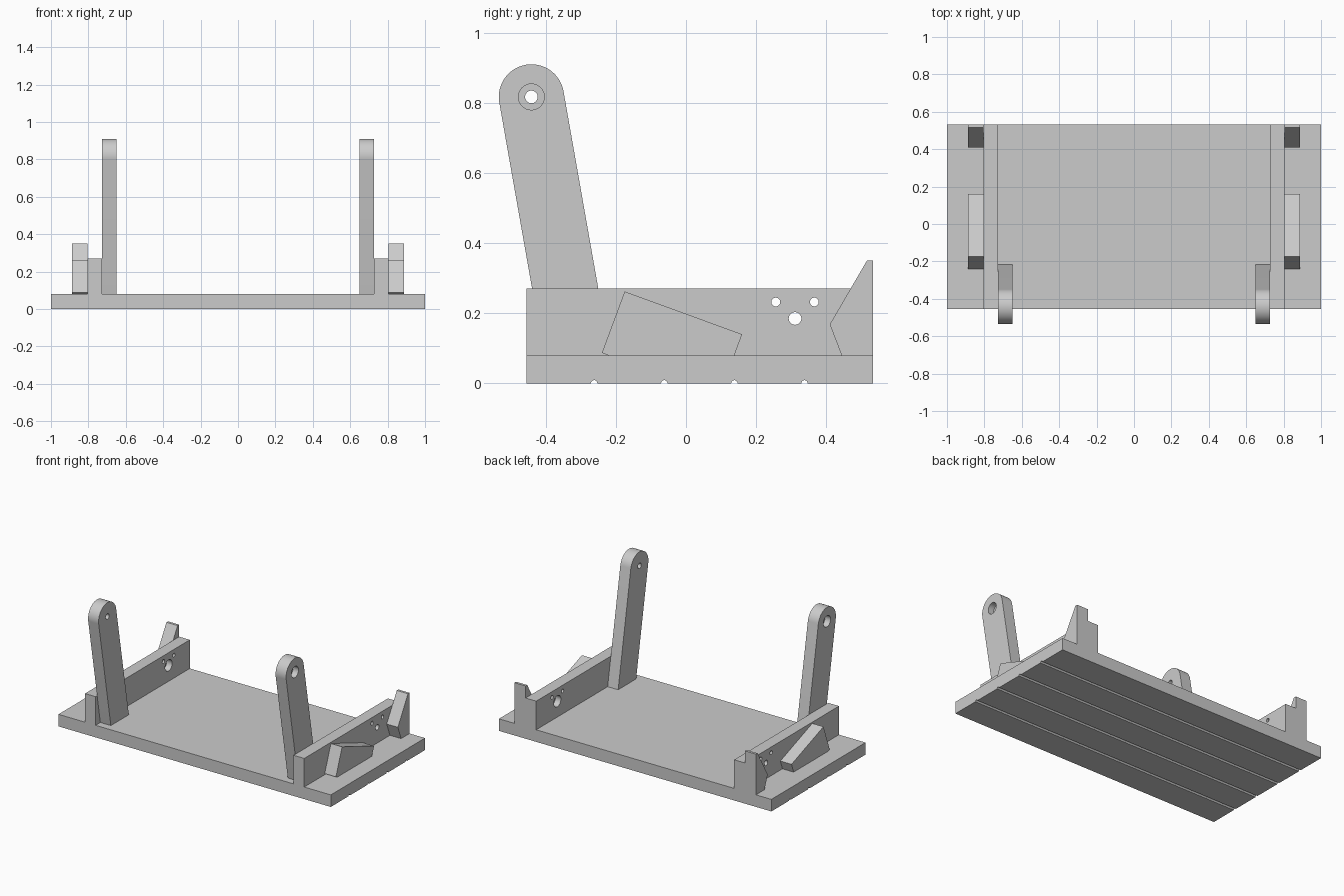
import bpy, bmesh, math
from mathutils import Matrix

cube = bpy.data.objects.get("Cube")
if cube:
    bpy.data.objects.remove(cube, do_unlink=True)

grey = bpy.data.materials.new("plain grey")
grey.use_nodes = True
grey.diffuse_color = (0.6, 0.6, 0.6, 1)
grey.node_tree.nodes["Principled BSDF"].inputs["Base Color"].default_value = (0.6, 0.6, 0.6, 1)


def add_object(name, bm):
    bmesh.ops.recalc_face_normals(bm, faces=bm.faces)
    mesh = bpy.data.meshes.new(name)
    bm.to_mesh(mesh)
    bm.free()
    mesh.materials.append(grey)
    obj = bpy.data.objects.new(name, mesh)
    bpy.context.collection.objects.link(obj)
    return obj


def prism(name, profile, x0, x1):
    """Extrude a (y, z) profile along x."""
    bm = bmesh.new()
    face = bm.faces.new([bm.verts.new((x0, y, z)) for y, z in profile])
    moved = bmesh.ops.extrude_face_region(bm, geom=[face])["geom"]
    verts = [v for v in moved if isinstance(v, bmesh.types.BMVert)]
    bmesh.ops.translate(bm, verts=verts, vec=(x1 - x0, 0, 0))
    return add_object(name, bm)


def box_profile(y0, y1, z0, z1):
    return [(y0, z0), (y1, z0), (y1, z1), (y0, z1)]


def drill(obj, y, z, radius, x0, x1):
    """Cut a round hole along x from x0 to x1."""
    bm = bmesh.new()
    place = Matrix.Translation(((x0 + x1) / 2, y, z)) @ Matrix.Rotation(math.pi / 2, 4, "Y")
    bmesh.ops.create_cone(bm, cap_ends=True, segments=32, radius1=radius,
                          radius2=radius, depth=abs(x1 - x0), matrix=place)
    cutter = add_object("hole_cutter", bm)
    cutter.hide_render = True
    mod = obj.modifiers.new("hole", "BOOLEAN")
    mod.operation = "DIFFERENCE"
    mod.solver = "EXACT"
    mod.object = cutter
    select(obj)
    bpy.ops.object.modifier_apply(modifier=mod.name)
    bpy.data.objects.remove(cutter, do_unlink=True)


def select(obj):
    bpy.ops.object.select_all(action="DESELECT")
    obj.select_set(True)
    bpy.context.view_layer.objects.active = obj


FRONT, BACK, TOP = -0.455, 0.533, 0.08
IN, MID, OUT, EDGE = 0.65, 0.727, 0.805, 0.887  # arm, rail and block faces
PIVOT_Y, PIVOT_Z, ARM_R = -0.441, 0.817, 0.093
TILT = math.radians(10)
parts = []

# Base plate with shallow round grooves underneath
base = prism("base_plate", box_profile(FRONT, BACK, 0, TOP), -1, 1)
for i in range(4):
    drill(base, -0.262 + 0.2 * i, 0, 0.009, -1.1, 1.1)
parts.append(base)

# Leaning arm outline with a rounded head
arm_profile = []
for i in range(33):
    a = TILT + math.pi * i / 32
    arm_profile.append((PIVOT_Y + ARM_R * math.cos(a), PIVOT_Z + ARM_R * math.sin(a)))
for y, z in (arm_profile[-1], arm_profile[0]):
    arm_profile.append((y + (z - TOP) * math.tan(TILT), TOP))

# Tilted rest sunk into the base, and pointed stop at the back
rest_profile = [(-0.175, 0.262), (0.16, 0.14), (0.138, TOP), (-0.222, TOP), (-0.24, 0.087)]
stop_profile = [(BACK, TOP), (BACK, 0.35), (0.516, 0.35), (0.41, 0.168), (0.444, TOP)]

for side, s in (("left", 1), ("right", -1)):
    # Side rail: recessed main hole on the inside and two small holes
    rail = prism(side + "_rail", box_profile(FRONT, BACK, TOP, 0.27), s * MID, s * OUT)
    drill(rail, 0.311, 0.185, 0.037, s * (MID - 0.05), s * (MID + 0.04))
    drill(rail, 0.311, 0.185, 0.018, s * 0.6, s * 0.95)
    for y in (0.256, 0.366):
        drill(rail, y, 0.232, 0.0125, s * 0.6, s * 0.95)

    # Arm: pivot hole recessed on the outside
    arm = prism(side + "_arm", arm_profile, s * IN, s * MID)
    drill(arm, PIVOT_Y, PIVOT_Z, 0.037, s * (MID - 0.04), s * (MID + 0.05))
    drill(arm, PIVOT_Y, PIVOT_Z, 0.018, s * 0.6, s * 0.95)

    rest = prism(side + "_tilted_rest", rest_profile, s * OUT, s * EDGE)
    stop = prism(side + "_back_stop", stop_profile, s * OUT, s * EDGE)
    parts += [rail, arm, rest, stop]

for obj in parts:
    select(obj)
    bpy.ops.object.shade_smooth_by_angle(angle=math.radians(30))
